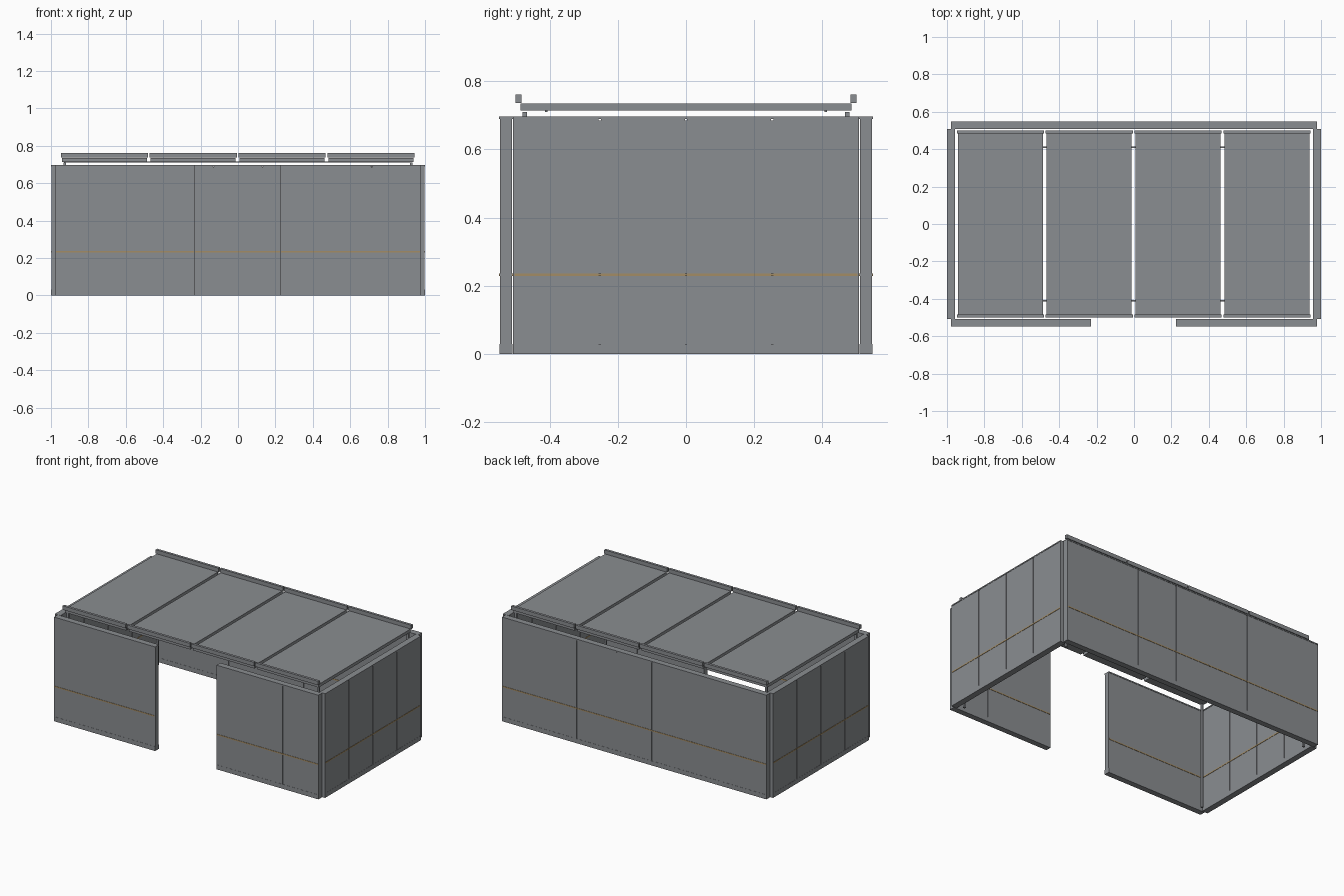
import bpy

if "Cube" in bpy.data.objects:
    bpy.data.objects.remove(bpy.data.objects["Cube"])


def material(name, rgb):
    m = bpy.data.materials.new(name)
    m.diffuse_color = (*rgb, 1.0)
    m.use_nodes = True
    m.node_tree.nodes["Principled BSDF"].inputs["Base Color"].default_value = m.diffuse_color
    return m


GREY = material("panel grey", (0.255, 0.267, 0.282))
OCHRE = material("ochre stripe", (0.37, 0.265, 0.13))


def box(name, x, y, z, mat=GREY):
    """Box from (min, max) ranges on each axis."""
    corners = [(i, j, k) for i in x for j in y for k in z]
    faces = [(0, 1, 3, 2), (4, 6, 7, 5), (0, 4, 5, 1),
             (2, 3, 7, 6), (0, 2, 6, 4), (1, 5, 7, 3)]
    me = bpy.data.meshes.new(name)
    me.from_pydata(corners, [], faces)
    me.materials.append(mat)
    ob = bpy.data.objects.new(name, me)
    bpy.context.collection.objects.link(ob)
    return ob


def wall(name, along_x, run, thick, seams, gap=0.003):
    """Panelled wall with base channel, top cap and a thin stripe band."""
    def part(label, r, inset, z, mat=GREY):
        t = (thick[0] + inset, thick[1] - inset)
        x, y = (r, t) if along_x else (t, r)
        box(f"{name}_{label}", x, y, z, mat)

    inner = (run[0] + 0.004, run[1] - 0.004)
    part("core", inner, 0.006, (0.01, 0.685))
    edges = [run[0] - gap] + list(seams) + [run[1] + gap]
    for a, b in zip(edges, edges[1:]):
        part("panel", (a + gap, b - gap), 0.002, (0.002, 0.689))
    part("base_channel", run, 0.001, (0.0, 0.03))
    part("top_cap", run, 0.0, (0.689, 0.697))
    # Stripe stays inside the wall ends so it only shows on the two faces
    part("stripe", inner, 0.0, (0.2285, 0.2365), OCHRE)


# Walls
wall("back_wall", True, (-0.978, 0.978), (0.508, 0.548),
     (-0.425, -0.13, 0.13, 0.425))
wall("front_left_wall", True, (-0.978, -0.23), (-0.548, -0.508), ())
wall("front_right_wall", True, (0.225, 0.978), (-0.548, -0.508), (0.715,), 0.004)
for side, s in (("left", -1), ("right", 1)):
    wall(f"{side}_wall", False, (-0.507, 0.507),
         tuple(sorted((s * 0.958, s * 1.0))), (-0.253, 0.0, 0.253))

# Corner posts carrying the roof
for sx in (-1, 1):
    for sy in (-1, 1):
        cx, cy = sx * 0.927, sy * 0.473
        box("corner_post", (cx - 0.007, cx + 0.007),
            (cy - 0.007, cy + 0.007), (0.0, 0.71))

# Rods under the roof
for y in (-0.41, 0.41):
    box("roof_rod", (-0.93, 0.92), (y - 0.004, y + 0.004), (0.71, 0.716))

# Roof panels with raised lips at front and back
for i in range(4):
    cx = -0.002 + 0.475 * (i - 1.5)
    box("roof_panel", (cx - 0.227, cx + 0.227), (-0.486, 0.486), (0.714, 0.735))
    for s in (-1, 1):
        box("roof_lip", (cx - 0.233, cx + 0.233),
            tuple(sorted((s * 0.483, s * 0.5))), (0.736, 0.762))
